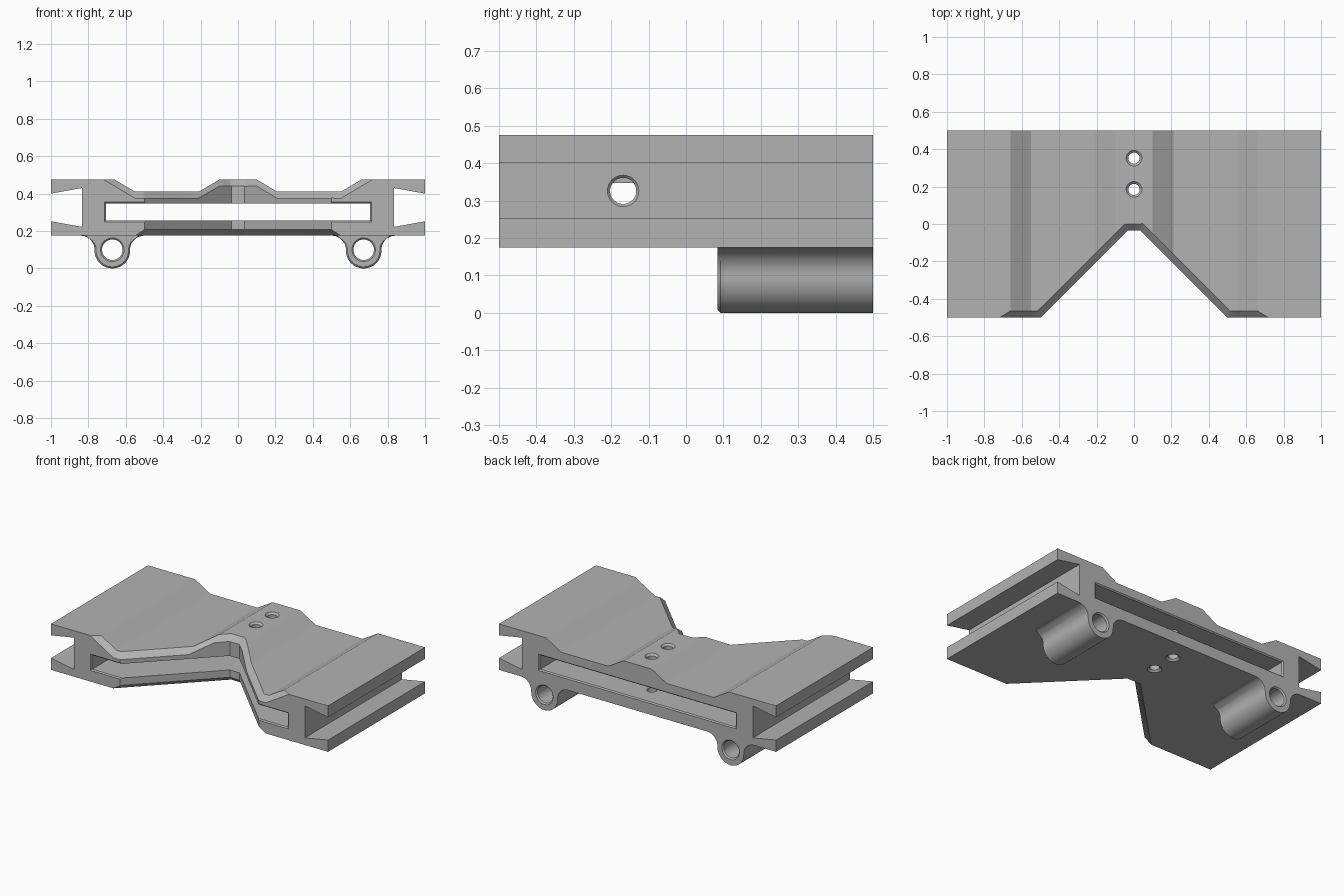
import bpy, bmesh, math

if "Cube" in bpy.data.objects:
    bpy.data.objects.remove(bpy.data.objects["Cube"])

grey = bpy.data.materials.new("plain grey")
grey.diffuse_color = (0.45, 0.45, 0.45, 1)
grey.use_nodes = True
grey.node_tree.nodes["Principled BSDF"].inputs["Base Color"].default_value = grey.diffuse_color


def loft(name, rings):
    """Closed solid skinned through rings of equal point count."""
    bm = bmesh.new()
    vs = [[bm.verts.new(p) for p in r] for r in rings]
    n = len(vs[0])
    for a, b in zip(vs, vs[1:]):
        for i in range(n):
            j = (i + 1) % n
            bm.faces.new((a[i], a[j], b[j], b[i]))
    bm.faces.new(vs[0])
    bm.faces.new(vs[-1])
    bmesh.ops.recalc_face_normals(bm, faces=bm.faces)
    me = bpy.data.meshes.new(name)
    bm.to_mesh(me)
    bm.free()
    me.materials.append(grey)
    ob = bpy.data.objects.new(name, me)
    bpy.context.collection.objects.link(ob)
    return ob


def circle(r, n=40):
    return [(r * math.cos(2 * math.pi * i / n), r * math.sin(2 * math.pi * i / n)) for i in range(n)]


def cut(target, cutter):
    cutter.hide_render = True
    m = target.modifiers.new("cut", 'BOOLEAN')
    m.operation = 'DIFFERENCE'
    m.solver = 'EXACT'
    m.object = cutter
    bpy.context.view_layer.objects.active = target
    bpy.ops.object.modifier_apply(modifier=m.name)
    bpy.data.objects.remove(cutter, do_unlink=True)


def smooth(ob):
    bpy.ops.object.select_all(action='DESELECT')
    ob.select_set(True)
    bpy.context.view_layer.objects.active = ob
    bpy.ops.object.shade_smooth_by_angle(angle=math.radians(30))


# Body: constant cross-section with flared side grooves
TOP, LOW, BASE = 0.475, 0.41, 0.175
half = [(0.1, TOP), (0.21, LOW), (0.55, LOW), (0.66, TOP), (1, TOP), (1, 0.40),
        (0.833, 0.43), (0.833, 0.222), (1, 0.252), (1, BASE)]
section = half + [(-x, z) for x, z in reversed(half)]
body = loft("body", [[(x, y, z) for x, z in section] for y in (-0.5, 0.5)])


# V notch in the front, widening at the underside
def notch(k, z):
    a, b, y = 0.035 + 0.0145 * k, 0.6 + 0.05 * k, -0.035 + 0.035 * k
    return [(-b, -0.6, z), (-a, y, z), (a, y, z), (b, -0.6, z)]


cut(body, loft("notch_cutter", [notch(2, 0.143), notch(0, 0.207), notch(0, 0.7)]))


# Chamfer along the top of the notch and the front edge
def top_z(x):
    if x < 0.1:
        return TOP
    if x < 0.21:
        return TOP - (x - 0.1) * (TOP - LOW) / 0.11
    return LOW + max(0, x - 0.55) * (TOP - LOW) / 0.11


stations = [0, 0.035, 0.05, 0.1, 0.21, 0.5, 0.515, 0.55, 0.8]
rings = []
for x in [-s for s in reversed(stations[1:])] + stations:
    ax = abs(x)
    y0 = max(-0.5, min(-0.035, -ax))
    y1 = max(-0.465, min(0, 0.05 - ax))
    e = 0.3
    ya, yb = y0 - e * (y1 - y0), y1 + e * (y1 - y0)
    za, zb = top_z(ax) - 0.035 * (1 + e), top_z(ax) + 0.035 * e
    rings.append([(x, ya, za), (x, yb, zb), (x, ya, zb)])
cut(body, loft("chamfer_cutter", rings))

# Wide flat slot running front to back
slot = []
for y, g in ((-0.51, 0.017), (-0.493, 0), (0.493, 0), (0.51, 0.017)):
    X, z0, z1 = 0.707 + g, 0.255 - g, 0.347 + g
    slot.append([(-X, y, z0), (X, y, z0), (X, y, z1), (-X, y, z1)])
cut(body, loft("slot_cutter", slot))

# Two vertical screw holes, countersunk at both ends
for y in (0.185, 0.352):
    cut(body, loft("screw_hole_cutter",
                   [[(a, y + b, z) for a, b in circle(r)] for z, r in
                    ((0.155, 0.062), (0.187, 0.03), (0.463, 0.03), (0.495, 0.062))]))

# Cross holes from each side groove into the slot
for s in (-1, 1):
    cut(body, loft("side_hole_cutter",
                   [[(s * x, -0.168 + a, 0.326 + b) for a, b in circle(r)] for x, r in
                    ((0.69, 0.035), (0.826, 0.035), (0.846, 0.055))]))
smooth(body)


# Filleted tubes under the rear half
def arc(cx, cz, r, a0, a1, n):
    return [(cx + r * math.cos(math.radians(a0 + (a1 - a0) * i / n)),
             cz + r * math.sin(math.radians(a0 + (a1 - a0) * i / n))) for i in range(n + 1)]


R, F, D = 0.095, 0.075, 0.17
outline = ([(-D, 0.178)] + arc(-D, 0.1, F, 90, -1.7, 12) + arc(0, R, R, 180, 360, 32)
           + arc(D, 0.1, F, 181.7, 90, 12) + [(D, 0.178)])


def shrink(p, k):
    x, z = p
    return (x * k, z if z > 0.17 else R + (z - R) * k)


for s, side in ((-1, "left"), (1, "right")):
    cx = 0.672 * s
    rings = []
    for y, k in ((0.084, 0.91), (0.092, 1), (0.5, 1)):
        rings.append([(cx + p[0], y, p[1]) for p in (shrink(q, k) for q in outline)])
    tube = loft(side + "_tube", rings)
    cut(tube, loft("bore_cutter", [[(cx + a, y, 0.1 + b) for a, b in circle(r)] for y, r in
                                   ((0.07, 0.077), (0.092, 0.055), (0.492, 0.055), (0.51, 0.073))]))
    smooth(tube)
